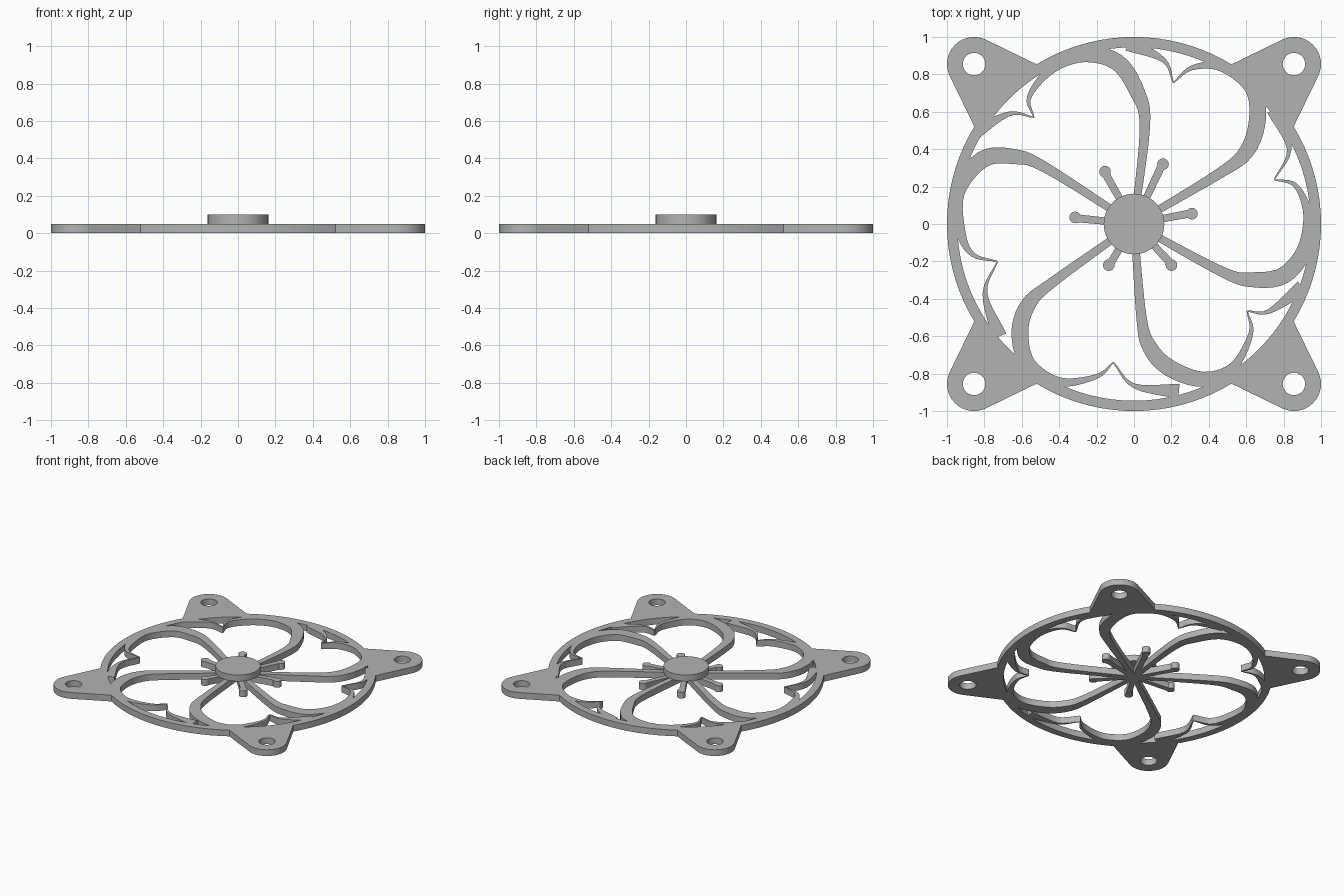
import bpy, bmesh, math
from mathutils import Vector
from mathutils.geometry import delaunay_2d_cdt

if "Cube" in bpy.data.objects:
    bpy.data.objects.remove(bpy.data.objects["Cube"], do_unlink=True)

THICK = 0.05
grey = bpy.data.materials.new("plain grey")
grey.diffuse_color = (0.45, 0.45, 0.45, 1)
grey.use_nodes = True
grey.node_tree.nodes["Principled BSDF"].inputs["Base Color"].default_value = grey.diffuse_color


def arc(cx, cy, r, a0, a1, n):
    """Points on an arc, without the last one."""
    angles = [math.radians(a0 + (a1 - a0) * i / n) for i in range(n)]
    return [Vector((cx + r * math.cos(a), cy + r * math.sin(a))) for a in angles]


def ribbon(points, widths, steps=5):
    """Outline of a smooth stroke through the points, with a changing width."""
    p = [Vector((x, y, w)) for (x, y), w in zip(points, widths)]
    p = [2 * p[0] - p[1]] + p + [2 * p[-1] - p[-2]]
    path = []
    for a, b, c, d in zip(p, p[1:], p[2:], p[3:]):
        for t in [i / steps for i in range(steps)]:
            path.append(0.5 * (2 * b + (c - a) * t + (2 * a - 5 * b + 4 * c - d) * t * t
                               + (3 * b - a - 3 * c + d) * t ** 3))
    path.append(p[-2])
    right, left = [], []
    for i, q in enumerate(path):
        along = (path[min(i + 1, len(path) - 1)] - path[max(i - 1, 0)]).xy.normalized()
        side = Vector((along.y, -along.x)) * q.z / 2
        right.append(q.xy + side)
        left.append(q.xy - side)
    return right + left[::-1]


def plate(name, loops, z, solid=lambda inside: 0 in inside):
    """Merge flat outlines, keep the areas that pass the rule, and thicken them."""
    verts = [v for loop in loops for v in loop]
    faces, start = [], 0
    for loop in loops:
        faces.append(list(range(start, start + len(loop))))
        start += len(loop)
    pts, _, tris, _, _, owners = delaunay_2d_cdt(verts, [], faces, 0, 1e-5)
    bm = bmesh.new()
    bv = [bm.verts.new((q.x, q.y, z)) for q in pts]
    for tri, inside in zip(tris, owners):
        if solid(set(inside)):
            bm.faces.new([bv[i] for i in tri])
    bmesh.ops.delete(bm, geom=[v for v in bm.verts if not v.link_faces], context='VERTS')
    top = bmesh.ops.extrude_face_region(bm, geom=bm.faces[:], use_keep_orig=True)["geom"]
    bmesh.ops.translate(bm, vec=(0, 0, THICK),
                        verts=[g for g in top if isinstance(g, bmesh.types.BMVert)])
    bmesh.ops.recalc_face_normals(bm, faces=bm.faces[:])
    me = bpy.data.meshes.new(name)
    bm.to_mesh(me)
    bm.free()
    me.materials.append(grey)
    ob = bpy.data.objects.new(name, me)
    bpy.context.collection.objects.link(ob)
    bpy.ops.object.select_all(action='DESELECT')
    ob.select_set(True)
    bpy.context.view_layer.objects.active = ob
    bpy.ops.object.shade_smooth_by_angle(angle=math.radians(30))
    return ob


# Round frame with a rounded mounting tab on each diagonal
outline, bolt_holes = [], []
for k in range(4):
    turn = 90 * k
    c = 0.855 * math.sqrt(2)
    cx, cy = c * math.cos(math.radians(45 + turn)), c * math.sin(math.radians(45 + turn))
    outline += arc(0, 0, 1, turn - 31.4, turn + 31.4, 18)
    outline += arc(0, 0, 1, turn + 31.4, turn + 32, 1)
    outline += arc(cx, cy, 0.145, turn - 25.6, turn + 115.6, 14)
    outline += arc(cx, cy, 0.145, turn + 115.6, turn + 116, 1)
    bolt_holes.append(arc(cx, cy, 0.06, 0, 360, 36))
frame_opening = arc(0, 0, 0.945, 0, 360, 96)

# Curved arms: from the hub, over the top of a petal, to the point of its notch
ARM_WIDTHS = (0.036, 0.055, 0.08, 0.09, 0.08, 0.05, 0.025, 0.006)
arms = [
    [(.058, .515), (.02, .7), (-.09, .865), (-.27, .905), (-.44, .83), (-.56, .68), (-.535, .57)],
    [(-.47, .3), (-.64, .36), (-.81, .345), (-.945, .17), (-.925, -.05), (-.86, -.165), (-.73, -.2)],
    [(-.44, -.315), (-.565, -.43), (-.61, -.58), (-.565, -.75), (-.4, -.845), (-.2, -.815), (-.11, -.74)],
    [(.04, -.5), (.085, -.66), (.19, -.77), (.37, -.83), (.53, -.765), (.625, -.585), (.605, -.465)],
    [(.47, -.255), (.635, -.298), (.8, -.275), (.91, -.14), (.93, .05), (.865, .205), (.75, .237)],
    [(.44, .26), (.6, .385), (.66, .56), (.63, .73), (.47, .84), (.31, .835), (.21, .755)],
]
# Second edge of each notch: back from its point to the frame
NOTCH_WIDTHS = (0.006, 0.025, 0.08)
notches = [[(-.67, .588), (-.88, .47)], [(-.797, -.37), (-.72, -.6)], [(0, -.865), (.24, -.895)],
           [(.72, -.468), (.9, -.34)], [(.83, .4), (.75, .61)], [(.16, .875), (-.03, .965)]]
strokes = []
for arm, notch in zip(arms, notches):
    strokes.append(ribbon([(0, 0)] + arm, ARM_WIDTHS))
    strokes.append(ribbon([arm[-1]] + notch, NOTCH_WIDTHS))


def grille_rule(inside):
    # 0 is the outline, 1 to 4 the bolt holes, 5 the opening, the rest strokes
    return 0 in inside and not inside & {1, 2, 3, 4} and (5 not in inside or max(inside) > 5)


plate("flower_grille", [outline] + bolt_holes + [frame_opening] + strokes, 0, grille_rule)

# Raised round hub
plate("hub_disc", [arc(0, 0, 0.162, 0, 360, 48)], THICK)

# Stamens: narrow bars with round tips
tips = [(-.155, .28), (.155, .32), (.31, .055), (.2, -.22), (-.135, -.22), (-.315, .035)]
for i, (x, y) in enumerate(tips):
    bar = [Vector((0.03, 0.018)), Vector((0.03, -0.018))] + arc(math.hypot(x, y), 0, 0.031, -145, 146, 17)
    stamen = plate(f"stamen_{i + 1}", [bar], 0)
    stamen.rotation_euler.z = math.atan2(y, x)
